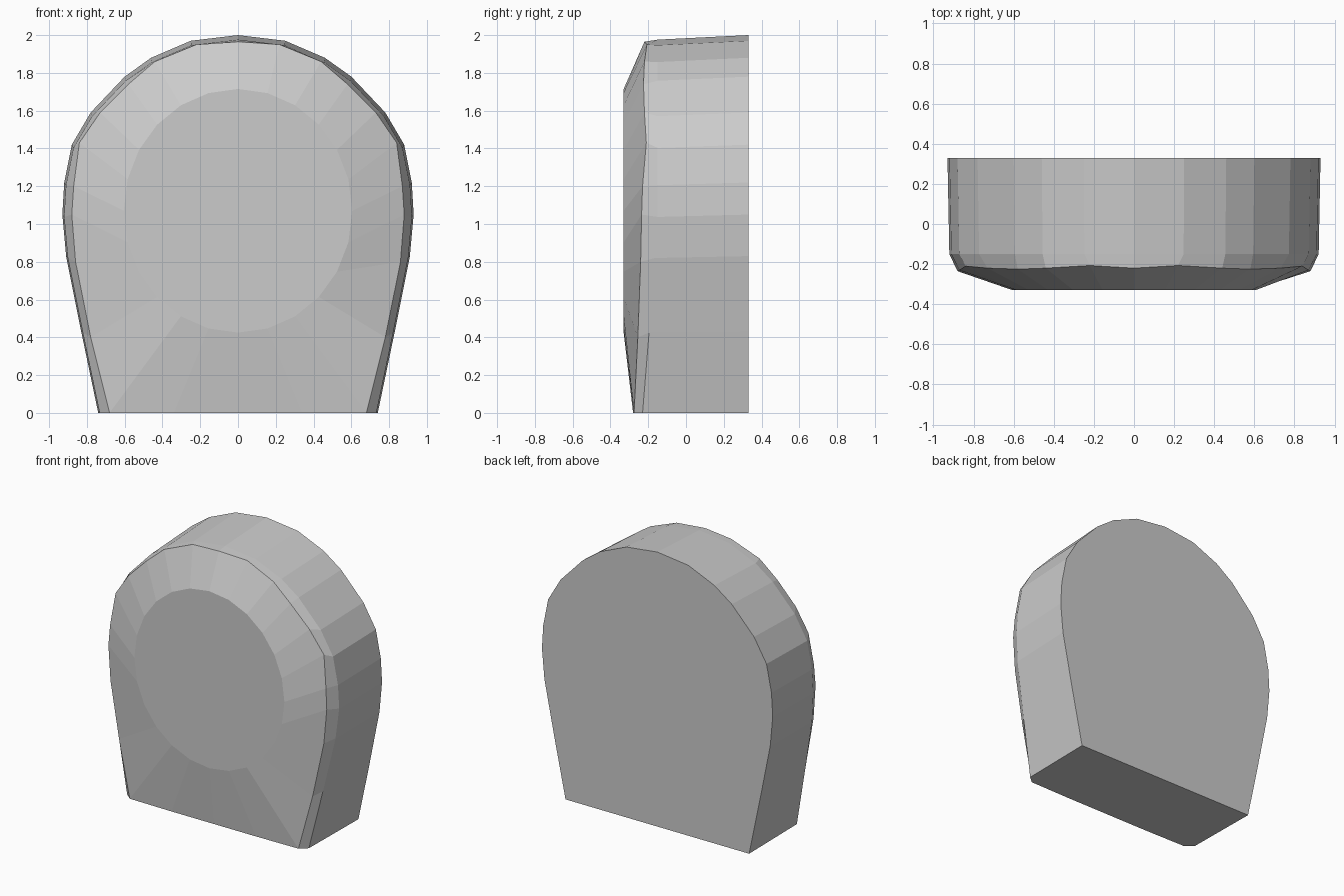
import bpy
import bmesh
import math

default_cube = bpy.data.objects.get("Cube")
if default_cube:
    bpy.data.objects.remove(default_cube, do_unlink=True)

# One plain grey material
grey = bpy.data.materials.new("stone_grey")
grey.use_nodes = True
colour = (0.6, 0.6, 0.6, 1)
grey.diffuse_color = colour
grey.node_tree.nodes["Principled BSDF"].inputs["Base Color"].default_value = colour

# Half outline from the crown down to the middle of the base:
# back x, back z, front crease x, y, z
half_outline = [
    (0, 2, 0, -.22, 1.965),
    (.25, 1.97, .22, -.207, 1.95),
    (.46, 1.88, .44, -.22, 1.86),
    (.6, 1.78, .58, -.225, 1.74),
    (.78, 1.59, .73, -.22, 1.59),
    (.88, 1.42, .84, -.21, 1.43),
    (.92, 1.22, .87, -.23, 1.2),
    (.93, 1.05, .88, -.235, 1.05),
    (.91, .83, .86, -.24, .8),
    (.83, .43, .78, -.255, .4),
    (.74, 0, .68, -.275, 0),
    (.34, 0, .34, -.28, 0),
    (0, 0, 0, -.28, 0),
]
BACK = 0.33
FRONT = -0.33


def shoulder_point(x, z):
    """Slightly tapered outline where the side starts to round over."""
    return (x * 0.99, -0.15 - 0.08 * max(0, 1 - z), z * 0.988)


def disc_point(index):
    """Point on the flat oval front panel."""
    angle = math.pi * index / (len(half_outline) - 1)
    return (0.605 * math.sin(angle), FRONT, 1.07 + 0.645 * math.cos(angle))


def add_ring(bm, half):
    """Mirror a half outline into a closed ring of vertices."""
    mirrored = [(-x, y, z) for x, y, z in reversed(half[1:-1])]
    return [bm.verts.new(point) for point in half + mirrored]


def bridge(bm, first, second):
    """Join two matching rings with quads."""
    count = len(first)
    for i in range(count):
        j = (i + 1) % count
        bm.faces.new((first[i], first[j], second[j], second[i]))


# Rounded slab: back, shoulder, crease and front panel rings
bm = bmesh.new()
rings = [
    add_ring(bm, [(row[0], BACK, row[1]) for row in half_outline]),
    add_ring(bm, [shoulder_point(row[0], row[1]) for row in half_outline]),
    add_ring(bm, [row[2:] for row in half_outline]),
    add_ring(bm, [disc_point(i) for i in range(len(half_outline))]),
]
for first, second in zip(rings, rings[1:]):
    bridge(bm, first, second)

# Flat back and flat front panel
bm.faces.new(rings[0])
bm.faces.new(rings[-1])
bmesh.ops.recalc_face_normals(bm, faces=bm.faces[:])

mesh = bpy.data.meshes.new("rounded_slab")
bm.to_mesh(mesh)
bm.free()
mesh.materials.append(grey)
slab = bpy.data.objects.new("rounded_slab", mesh)
bpy.context.collection.objects.link(slab)
